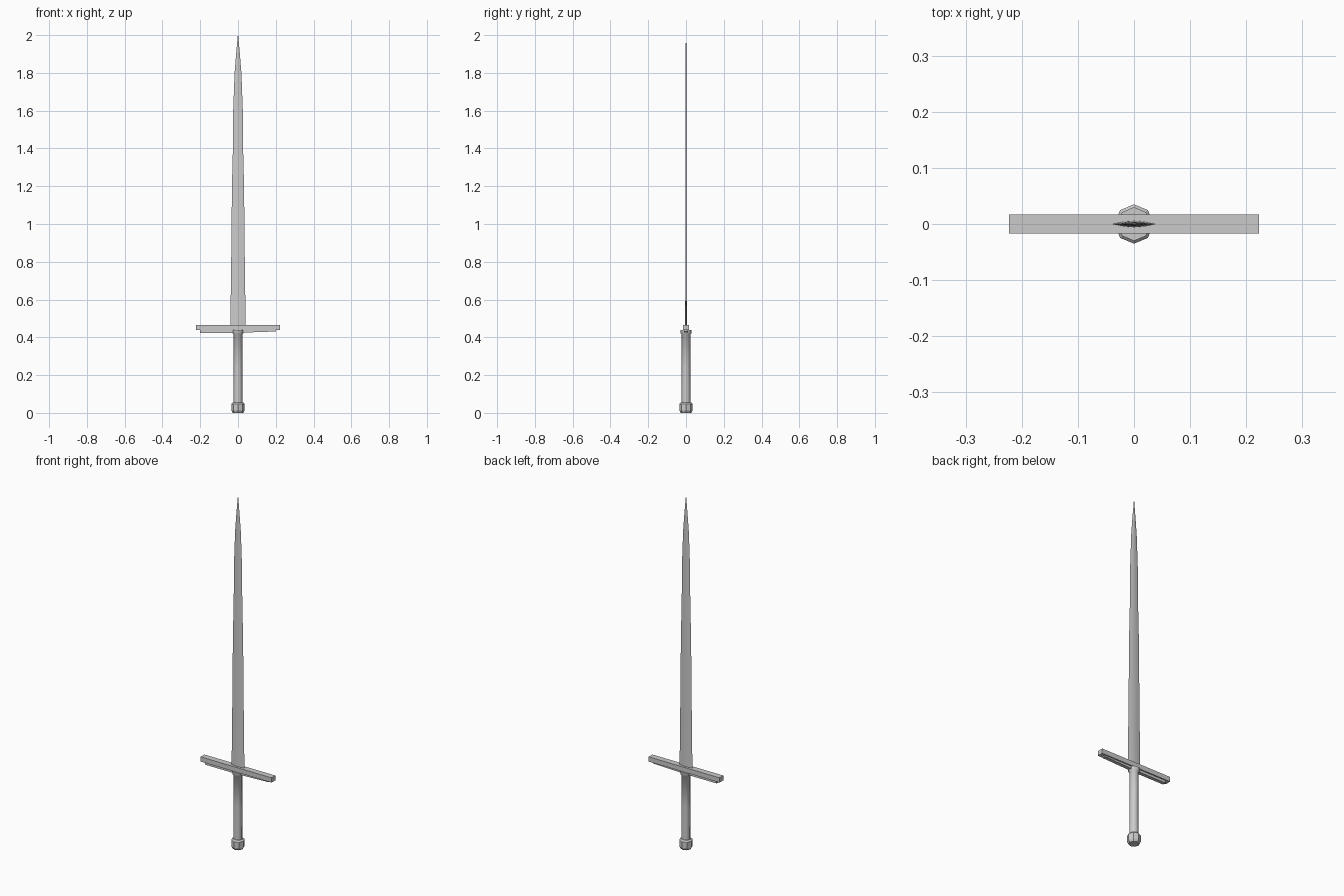
import bpy, bmesh, math

if "Cube" in bpy.data.objects:
    bpy.data.objects.remove(bpy.data.objects["Cube"])


def loft(name, rings, smooth=None):
    """Skin a list of equal-length point rings and cap both ends."""
    bm = bmesh.new()
    loops = [[bm.verts.new(p) for p in ring] for ring in rings]
    n = len(loops[0])
    for a, b in zip(loops, loops[1:]):
        for i in range(n):
            j = (i + 1) % n
            bm.faces.new((a[i], a[j], b[j], b[i]))
    bm.faces.new(loops[0][::-1])
    bm.faces.new(loops[-1])
    bmesh.ops.recalc_face_normals(bm, faces=bm.faces)
    mesh = bpy.data.meshes.new(name)
    bm.to_mesh(mesh)
    bm.free()
    ob = bpy.data.objects.new(name, mesh)
    bpy.context.collection.objects.link(ob)
    if smooth:
        bpy.ops.object.select_all(action='DESELECT')
        ob.select_set(True)
        bpy.context.view_layer.objects.active = ob
        bpy.ops.object.shade_smooth_by_angle(angle=math.radians(smooth))
    return ob


def turned(name, profile, sides, smooth=None):
    """Faceted round part from (radius, z) pairs."""
    angles = [2 * math.pi * i / sides for i in range(sides)]
    return loft(name, [[(r * math.cos(a), r * math.sin(a), z) for a in angles]
                       for r, z in profile], smooth)


def slab(name, outline, half_depth):
    """Front (x, z) outline extruded along y."""
    return loft(name, [[(x, y, z) for x, z in outline]
                       for y in (-half_depth, half_depth)])


# Blade: flattened lens section, thicker at the base, slight waist, pointed tip
section = [(1, 0), (0.45, 0.75), (0, 1), (-0.45, 0.75),
           (-1, 0), (-0.45, -0.75), (0, -1), (0.45, -0.75)]
stations = [(0.455, 0.040, 0.006), (0.58, 0.039, 0.004), (0.80, 0.036, 0.0035),
            (1.20, 0.032, 0.0033), (1.40, 0.027, 0.003), (1.60, 0.0255, 0.003),
            (1.80, 0.018, 0.003), (1.90, 0.010, 0.0025), (2.0, 0.0008, 0.0005)]
loft("blade", [[(w * x, t * y, z) for x, y in section]
               for z, w, t in stations], 30)

# Crossguard: main bar with a slimmer strip below it
slab("guard_bar", [(-0.223, 0.438), (0.223, 0.438), (0.223, 0.465), (-0.223, 0.465)], 0.017)
slab("guard_strip", [(-0.20, 0.424), (0, 0.424), (0.20, 0.431), (0.20, 0.44), (-0.20, 0.44)], 0.01)

# Grip with flared collar under the guard
turned("grip", [(0.024, 0.045), (0.023, 0.24), (0.024, 0.415),
                (0.030, 0.422), (0.030, 0.438)], 8, 50)

# Octagonal pommel with chamfered rims
turned("pommel", [(0.028, 0.0), (0.035, 0.012), (0.035, 0.048), (0.027, 0.056)], 8)
